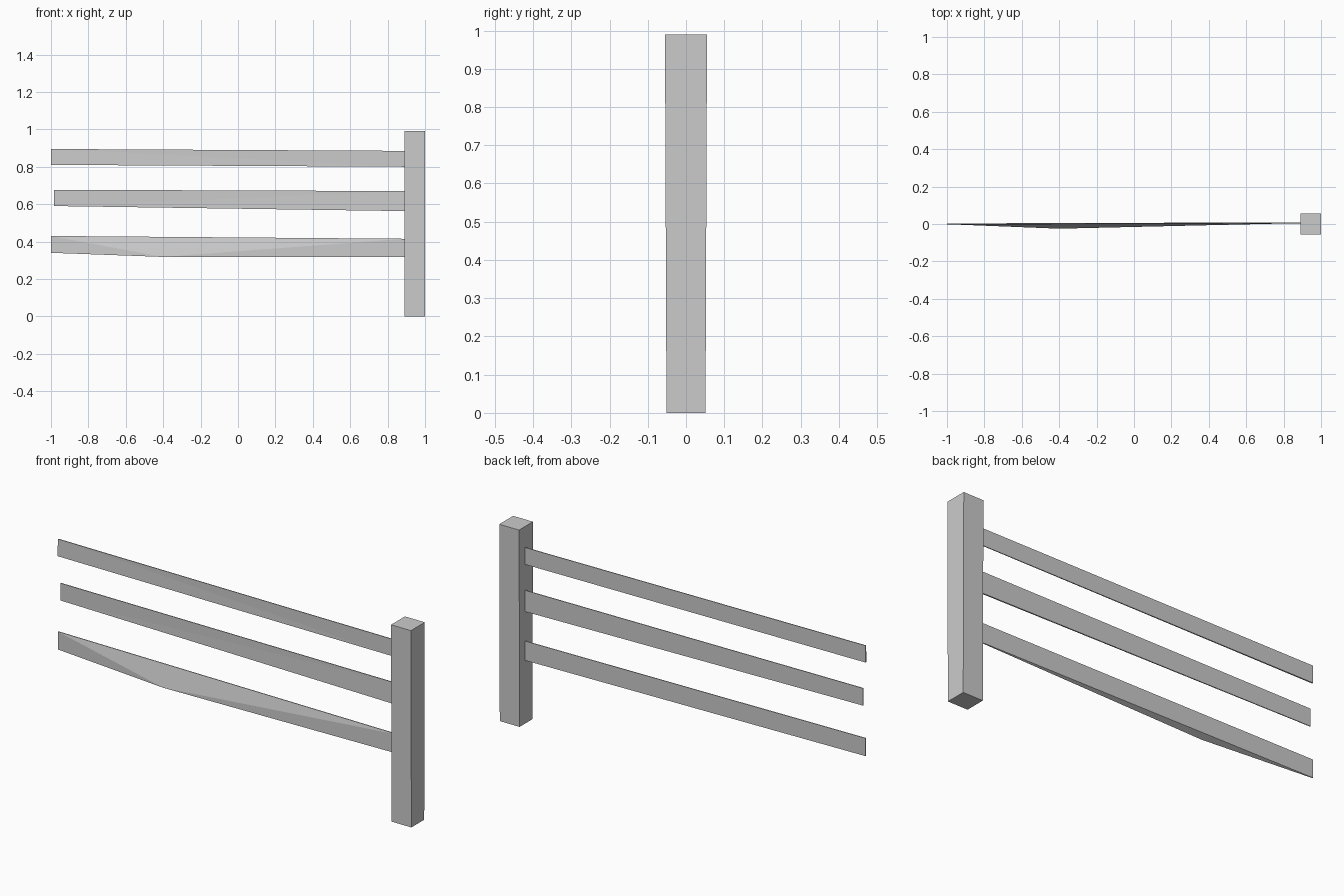
import bpy, bmesh

if "Cube" in bpy.data.objects:
    bpy.data.objects.remove(bpy.data.objects["Cube"])

grey = bpy.data.materials.new("plain_grey")
grey.diffuse_color = (0.6, 0.6, 0.6, 1)
grey.use_nodes = True
grey.node_tree.nodes["Principled BSDF"].inputs["Base Color"].default_value = grey.diffuse_color


def finish(name, bm):
    bmesh.ops.recalc_face_normals(bm, faces=bm.faces)
    mesh = bpy.data.meshes.new(name)
    bm.to_mesh(mesh)
    bm.free()
    mesh.materials.append(grey)
    obj = bpy.data.objects.new(name, mesh)
    bpy.context.collection.objects.link(obj)


def rail(name, x0, z0, x1, z1, twist=0.0, rising=False, bulge=None):
    """Thin plank from x0 to x1; z0 and z1 are (bottom, top) at each end."""
    bm = bmesh.new()
    y0, y1, t = 0.003, 0.009, 0.004
    ends = [(x0, y0, z0[0]), (x1, y1, z1[0]), (x1, y1, z1[1]), (x0, y0, z0[1])]
    back = [bm.verts.new(p) for p in ends]
    front = [bm.verts.new((x, y - t, z)) for x, y, z in ends]
    front[1 if rising else 0].co.y -= twist
    a, b, c, d = front
    bm.faces.new(back)
    for i in (1, 2, 3):
        j = (i + 1) % 4
        bm.faces.new((back[i], back[j], front[j], front[i]))
    if bulge:
        # warped lower edge, pushed forward at one point
        m = bm.verts.new(bulge)
        for tri in ((a, m, d), (m, c, d), (m, b, c)):
            bm.faces.new(tri)
        for tri in ((back[0], m, a), (back[0], back[1], m), (back[1], b, m)):
            bm.faces.new(tri)
    else:
        bm.faces.new((back[0], back[1], b, a))
        tris = ((a, b, c), (a, c, d)) if rising else ((a, b, d), (b, c, d))
        for tri in tris:
            bm.faces.new(tri)
    finish(name, bm)


# Square post, slightly wider at the top
bm = bmesh.new()
bmesh.ops.create_cube(bm, size=1)
for v in bm.verts:
    top = v.co.z > 0
    half = 0.055 if top else 0.051
    v.co = (0.944 + (0.055 if v.co.x > 0 else -0.055),
            half if v.co.y > 0 else -half, 0.99 if top else 0.0)
finish("post", bm)

# Three thin rails ending at the post
rail("top_rail", -1.0, (0.81, 0.895), 0.892, (0.80, 0.885), twist=0.003)
rail("middle_rail", -0.985, (0.59, 0.677), 0.892, (0.563, 0.67),
     twist=0.003, rising=True)
rail("bottom_rail", -1.0, (0.34, 0.43), 0.892, (0.318, 0.415),
     bulge=(-0.4, -0.025, 0.318))
